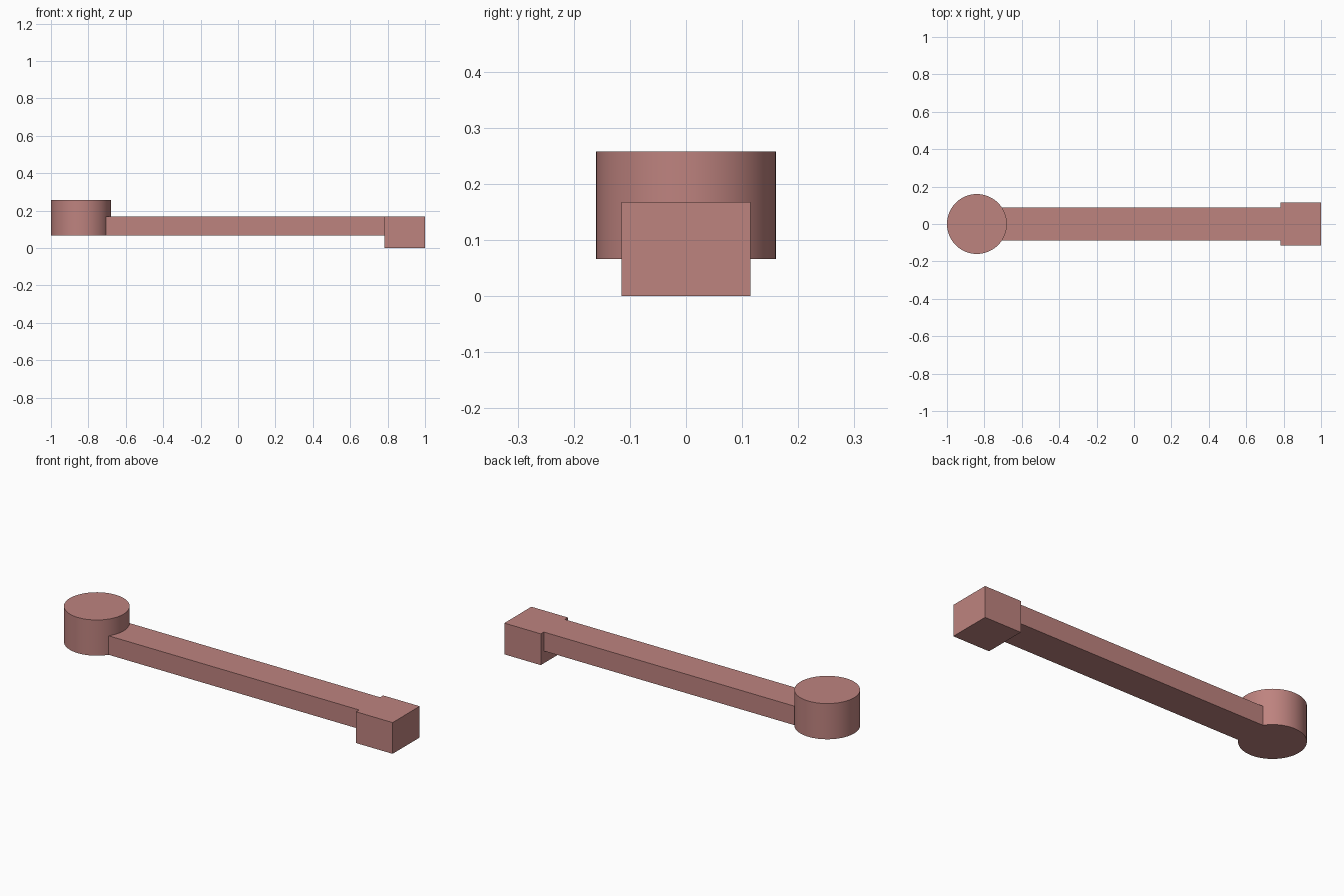
import bpy

if "Cube" in bpy.data.objects:
    bpy.data.objects.remove(bpy.data.objects["Cube"])

# One flat colour for every part
rose = bpy.data.materials.new("dusty_rose")
rose.diffuse_color = (0.515, 0.227, 0.212, 1.0)
rose.use_nodes = True
rose.node_tree.nodes["Principled BSDF"].inputs["Base Color"].default_value = rose.diffuse_color


def finish(name):
    obj = bpy.context.object
    obj.name = name
    obj.data.materials.append(rose)
    return obj


def box(name, low, high):
    centre = [(a + b) / 2 for a, b in zip(low, high)]
    bpy.ops.mesh.primitive_cube_add(size=1, location=centre)
    obj = finish(name)
    obj.scale = [b - a for a, b in zip(low, high)]
    bpy.ops.object.transform_apply(location=False, rotation=False, scale=True)
    return obj


BASE, TOP = 0.066, 0.168  # underside and top of the arm

# Round knob at the left end
bpy.ops.mesh.primitive_cylinder_add(vertices=64, radius=0.16, depth=0.258 - BASE,
                                    location=(-0.84, 0, (0.258 + BASE) / 2))
finish("round_knob")
bpy.ops.object.shade_smooth_by_angle()

# Long arm, its left end buried in the knob
box("arm", (-0.715, -0.089, BASE), (0.783, 0.089, TOP))

# Square block at the right end, flush with the top of the arm
box("end_block", (0.783, -0.115, 0), (1, 0.115, TOP))
